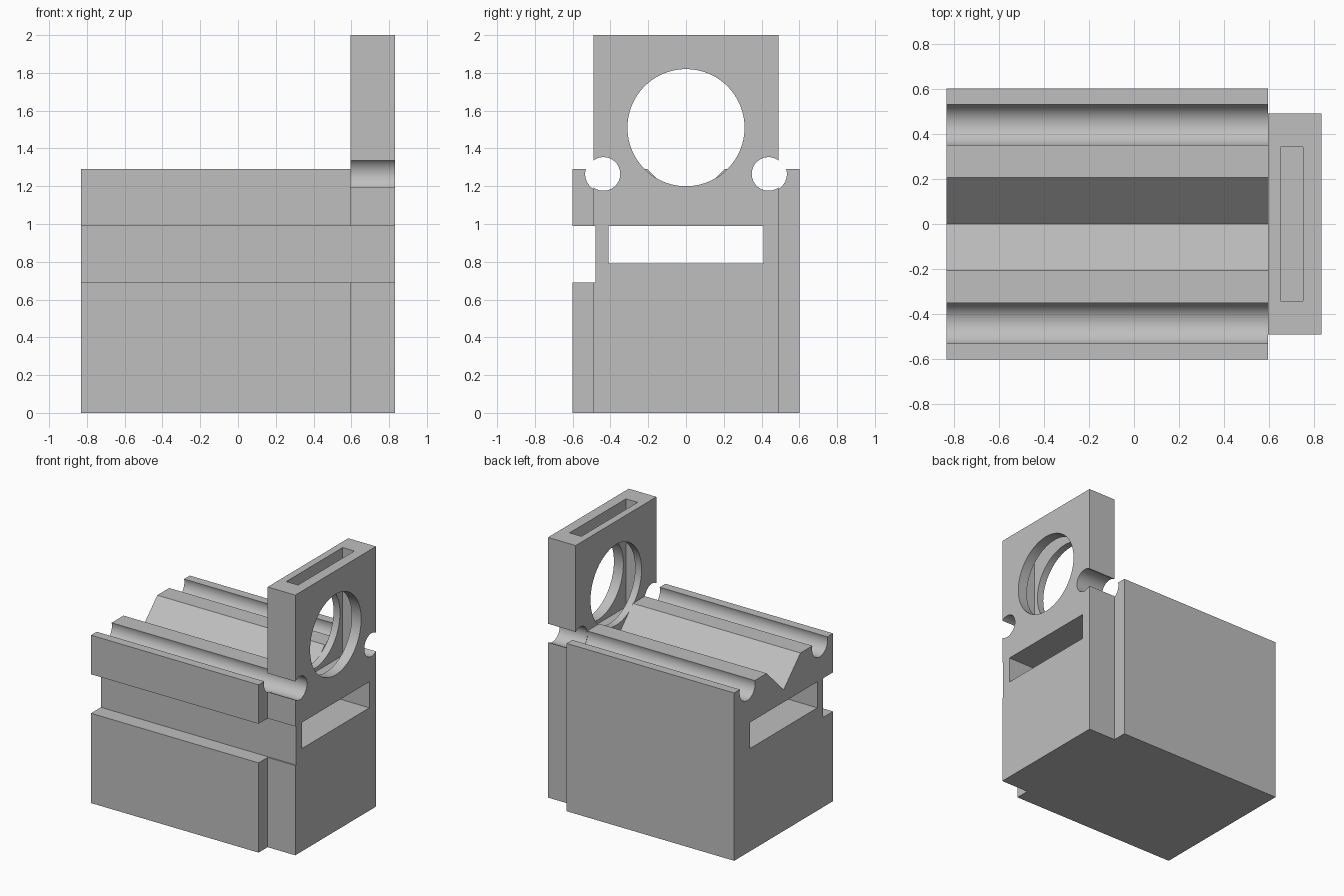
import bpy, bmesh
from math import sin, cos, asin, pi, radians

if "Cube" in bpy.data.objects:
    bpy.data.objects.remove(bpy.data.objects["Cube"], do_unlink=True)

X_BACK, X_JOIN, X_END = -0.83, 0.595, 0.83
TOP = 1.29

grey = bpy.data.materials.new("plain grey")
grey.use_nodes = True
grey.diffuse_color = (0.52, 0.52, 0.52, 1)
grey.node_tree.nodes["Principled BSDF"].inputs["Base Color"].default_value = (0.52, 0.52, 0.52, 1)


def prism(name, outline, x0, x1):
    """Extrude a (y, z) outline along x."""
    bm = bmesh.new()
    face = bm.faces.new([bm.verts.new((x0, y, z)) for y, z in outline])
    ext = bmesh.ops.extrude_face_region(bm, geom=[face])
    moved = [v for v in ext["geom"] if isinstance(v, bmesh.types.BMVert)]
    bmesh.ops.translate(bm, verts=moved, vec=(x1 - x0, 0, 0))
    bmesh.ops.recalc_face_normals(bm, faces=bm.faces)
    mesh = bpy.data.meshes.new(name)
    bm.to_mesh(mesh)
    bm.free()
    mesh.materials.append(grey)
    obj = bpy.data.objects.new(name, mesh)
    bpy.context.collection.objects.link(obj)
    return obj


def rect(y0, y1, z0, z1):
    return [(y0, z0), (y1, z0), (y1, z1), (y0, z1)]


def arc(y, z, r, start, end, steps):
    angles = [start + (end - start) * i / steps for i in range(steps + 1)]
    return [(y + r * cos(a), z + r * sin(a)) for a in angles]


def circle(y, z, r, steps):
    return arc(y, z, r, 0, 2 * pi, steps)[:-1]


def combine(target, other, operation):
    """Apply a boolean and discard the other solid."""
    mod = target.modifiers.new("combine", "BOOLEAN")
    mod.operation = operation
    mod.solver = "EXACT"
    mod.object = other
    bpy.ops.object.select_all(action="DESELECT")
    bpy.context.view_layer.objects.active = target
    target.select_set(True)
    bpy.ops.object.modifier_apply(modifier=mod.name)
    bpy.data.objects.remove(other, do_unlink=True)


# Main block: V groove in the middle, round channels along both sides
rim = asin((TOP - 1.265) / 0.094)
half = [(0.205, TOP)] + arc(0.44, 1.265, 0.094, -pi - rim, rim, 32) + [(0.6, TOP), (0.6, 0)]
mirrored = [(-y, z) for y, z in reversed(half)]
block = prism("rail_block", mirrored + [(0, 1.085)] + half, X_BACK, X_JOIN)

# Upright end plate with its ring opening, insert slot and rod holes
plate = prism("end_plate", rect(-0.49, 0.49, 0, 2), X_JOIN, X_END)
combine(plate, prism("ring_cutter", circle(0, 1.51, 0.31, 96), 0.5, 0.9), "DIFFERENCE")
combine(plate, prism("insert_cutter", rect(-0.342, 0.342, 1.17, 2.1), 0.65, 0.75), "DIFFERENCE")
for side in (-1, 1):
    hole = prism("rod_cutter", circle(side * 0.437, 1.265, 0.089, 48), 0.5, 0.9)
    combine(plate, hole, "DIFFERENCE")

# Join both parts, then cut the slots that run the whole length
combine(block, plate, "UNION")
combine(block, prism("through_cutter", rect(-0.41, 0.41, 0.79, 0.99), -1, 1), "DIFFERENCE")
combine(block, prism("side_cutter", rect(-0.7, -0.48, 0.69, 0.99), -1, 1), "DIFFERENCE")
block.name = "lens_holder_block"

bpy.ops.object.shade_smooth_by_angle(angle=radians(30))
